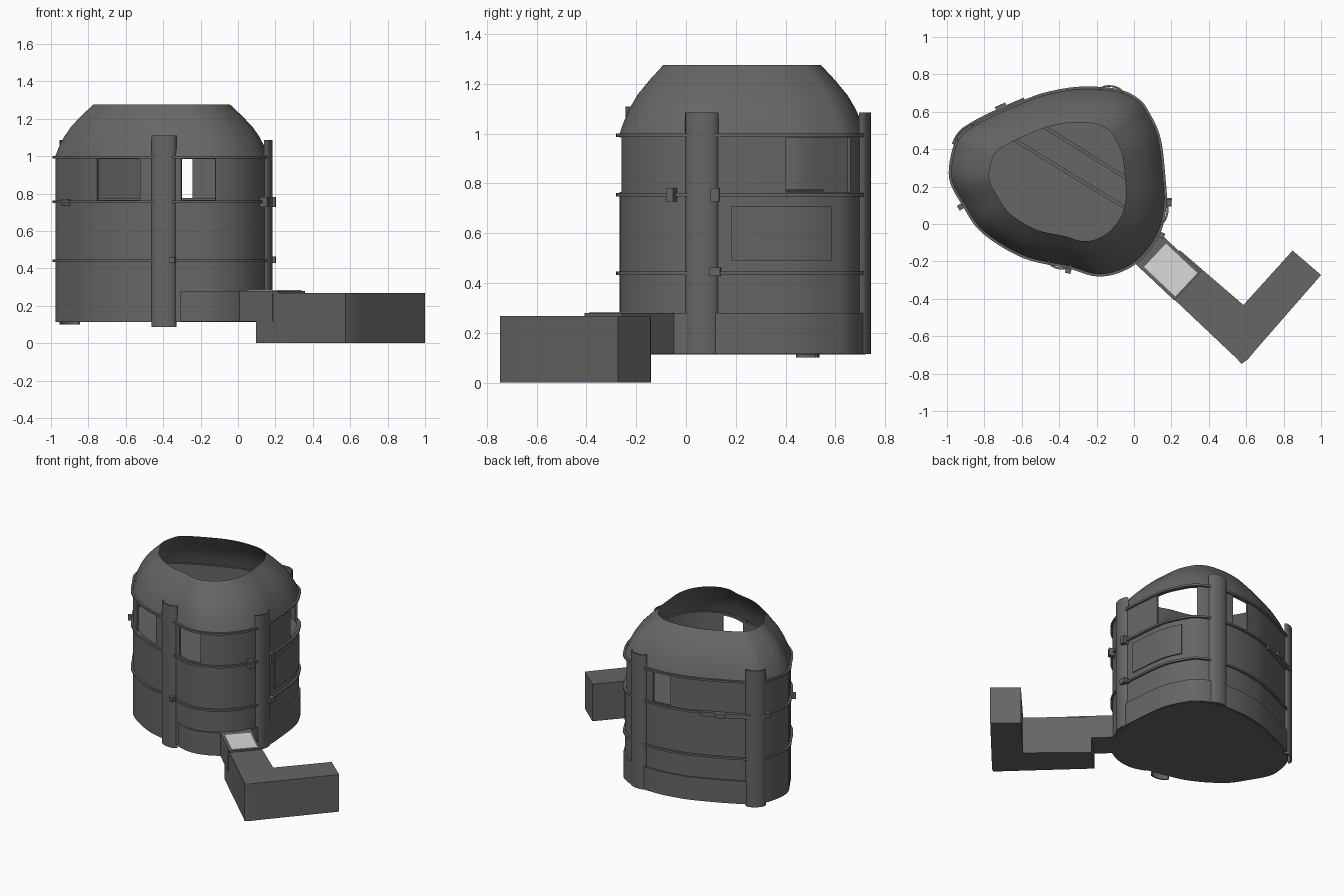
import bpy, bmesh, math
from mathutils import Vector

if "Cube" in bpy.data.objects:
    bpy.data.objects.remove(bpy.data.objects["Cube"])


def material(name, rgb):
    m = bpy.data.materials.new(name)
    m.diffuse_color = (*rgb, 1)
    m.use_nodes = True
    m.node_tree.nodes["Principled BSDF"].inputs["Base Color"].default_value = m.diffuse_color
    return m


STONE = material("dark_grey", (0.135, 0.132, 0.128))
PALE = material("pale_panel", (0.7, 0.7, 0.7))


def make(name, verts, faces, mat=STONE, smooth=True):
    me = bpy.data.meshes.new(name)
    me.from_pydata([tuple(v) for v in verts], [], faces)
    bm = bmesh.new()
    bm.from_mesh(me)
    bmesh.ops.recalc_face_normals(bm, faces=bm.faces)
    bm.to_mesh(me)
    bm.free()
    me.materials.append(mat)
    ob = bpy.data.objects.new(name, me)
    bpy.context.collection.objects.link(ob)
    if smooth:
        bpy.ops.object.select_all(action='DESELECT')
        ob.select_set(True)
        bpy.context.view_layer.objects.active = ob
        bpy.ops.object.shade_smooth_by_angle(angle=math.radians(35))
    return ob


# Irregular plan of the tower, clockwise from the left
PLAN = [(-.975, .25), (-.95, .42), (-.89, .50), (-.745, .58), (-.56, .66),
        (-.45, .695), (-.29, .72), (-.10, .71), (.015, .66), (.075, .58),
        (.13, .45), (.155, .24), (.16, .1), (.125, -.05), (.03, -.18),
        (-.09, -.25), (-.21, -.265), (-.345, -.225), (-.585, -.17),
        (-.8, -.04), (-.905, .105)]
CENTRE = Vector((-.41, .222))
SUB = 8


def smooth_loop(pts):
    out, n = [], len(pts)
    for i in range(n):
        a, b, c, d = (Vector(pts[(i + k) % n]) for k in (-1, 0, 1, 2))
        for s in range(SUB):
            t = s / SUB
            out.append(.5 * (2 * b + (c - a) * t + (2 * a - 5 * b + 4 * c - d) * t * t
                             + (3 * b - a - 3 * c + d) * t ** 3))
    return out


LOOP = smooth_loop(PLAN)
N = len(LOOP)


def normal(i):
    t = (LOOP[(i + 1) % N] - LOOP[(i - 1) % N]).normalized()
    return Vector((-t.y, t.x))


def near(p):
    return min(range(N), key=lambda i: (LOOP[i] - Vector(p)).length)


def strip(name, z0, z1, inner, outer, start=None, end=None, mat=STONE):
    """Rectangular section swept along the plan, whole or from start to end."""
    if start is None:
        ids, closed = list(range(N)), True
    else:
        a, b = near(start), near(end)
        ids, closed = [(a + k) % N for k in range((b - a) % N + 1)], False
    v, f = [], []
    for i in ids:
        for off, z in ((inner, z0), (outer, z0), (outer, z1), (inner, z1)):
            v.append((*(LOOP[i] + normal(i) * off), z))
    n = len(ids)
    for k in range(n if closed else n - 1):
        m = (k + 1) % n
        f += [(4 * k + j, 4 * k + (j + 1) % 4, 4 * m + (j + 1) % 4, 4 * m + j) for j in range(4)]
    if not closed:
        f += [(0, 1, 2, 3), tuple(4 * (n - 1) + j for j in range(4))]
    return make(name, v, f, mat)


def prism(name, pts, z0, z1, mat=STONE):
    n = len(pts)
    v = [(*p, z) for z in (z0, z1) for p in pts]
    f = [tuple(range(n)), tuple(range(n, 2 * n))]
    f += [(i, (i + 1) % n, n + (i + 1) % n, n + i) for i in range(n)]
    return make(name, v, f, mat)


def block(name, p, z, w, h, d):
    """Small block sitting on the wall at plan point p."""
    i = near(p)
    nrm, c = normal(i), LOOP[i]
    t = Vector((-nrm.y, nrm.x))
    prism(name, [c + t * a * w / 2 + nrm * b for a, b in ((-1, -.01), (1, -.01), (1, d), (-1, d))],
          z - h / 2, z + h / 2)


# Tower wall with window gaps
WINDOWS = [((-.38, .71), (-.25, .72)), ((.015, .66), (.14, .41)),
           ((-.115, -.255), (-.31, -.235)), ((-.52, -.185), (-.745, -.075))]
strip("lower_wall", .115, .765, -.015, 0)
strip("window_head", .985, 1.0, -.015, 0)
for k, w in enumerate(WINDOWS):
    strip("wall_pier", .765, .985, -.015, 0, w[1], WINDOWS[(k + 1) % 4][0])

# Floors
prism("base_floor", LOOP, .112, .12)
prism("upper_floor", [CENTRE + (p - CENTRE) * .985 for p in LOOP], .74, .755)
for k, (a, b) in enumerate((((-.78, .535), (.08, .01)), ((-.52, .545), (.08, .17)))):
    a, b = Vector(a), Vector(b)
    s = Vector((a.y - b.y, b.x - a.x)).normalized() * .009
    prism("floor_beam", [a - s, b - s, b + s, a + s], .75, .775)

# Open-topped dome
RINGS = [(1.0, 1), (1.05, .965), (1.10, .92), (1.155, .855), (1.215, .755), (1.275, .643)]
verts, faces = [], []
for z, s in RINGS:
    verts += [(*(CENTRE + (p - CENTRE) * s), z) for p in LOOP]
for r in range(len(RINGS) - 1):
    faces += [(r * N + i, r * N + (i + 1) % N, (r + 1) * N + (i + 1) % N, (r + 1) * N + i)
              for i in range(N)]
make("dome", verts, faces)

# Horizontal bands
for z in (.44, .755, .993):
    strip("wall_band", z - .007, z + .007, -.005, .014)
strip("side_ledge", .735, .765, 0, .025, (-.95, .42), (-.58, .65))

# Skirts and side panel
strip("back_skirt", .115, .255, -.005, .012, (-.5, .69), (.06, .61))
strip("left_skirt", .115, .28, -.005, .012, (-.88, .51), (-.31, -.235))
strip("side_panel", .49, .71, -.005, .008, (.07, .585), (.16, .18))

# Curved upright pillars
for name, p, z0, z1 in (("front_pillar", (-.405, -.21), .085, 1.11),
                        ("right_pillar", (.16, .06), .115, 1.085),
                        ("back_pillar", (-.13, .715), .115, 1.085),
                        ("left_pillar", (-.90, .49), .1, 1.085)):
    i = near(p)
    nrm, c = normal(i), LOOP[i]
    t = Vector((-nrm.y, nrm.x))
    arc = [(math.cos(math.pi * k / 10), math.sin(math.pi * k / 10)) for k in range(11)]
    outer = [c + t * .068 * x + nrm * (.036 * y - .008) for x, y in arc]
    inner = [c + t * .058 * x + nrm * (.026 * y - .008) for x, y in reversed(arc)]
    prism(name, outer + inner, z0, z1)

# Band connectors
for p, z, w, h in (((-.345, -.225), .445, .03, .03), ((.155, .12), .755, .035, .055),
                   ((.155, .12), .445, .045, .035), ((.125, -.04), .755, .03, .055),
                   ((-.91, .1), .75, .03, .035), ((-.69, .605), .75, .06, .03)):
    block("band_connector", p, z, w, h, .04)

# Entrance box, pale roof panel and bent passage
d, n = Vector((.728, -.686)), Vector((.686, .728))
corner = Vector((-.03, -.172))


def along(a0, a1, b0, b1):
    return [corner + d * a + n * b for a, b in ((a0, b0), (a1, b0), (a1, b1), (a0, b1))]


prism("entrance_box", along(0, .30, -.004, .205), .115, .275)
prism("entrance_roof", along(.02, .34, -.004, .205), .268, .28)
prism("roof_panel", along(.10, .33, .015, .187), .278, .284, PALE)
prism("passage", [(.095, -.29), (.55, -.72), (.575, -.748), (.61, -.722), (.655, -.668),
                  (1.0, -.273), (.848, -.142), (.585, -.433), (.245, -.14)], 0, .268)
